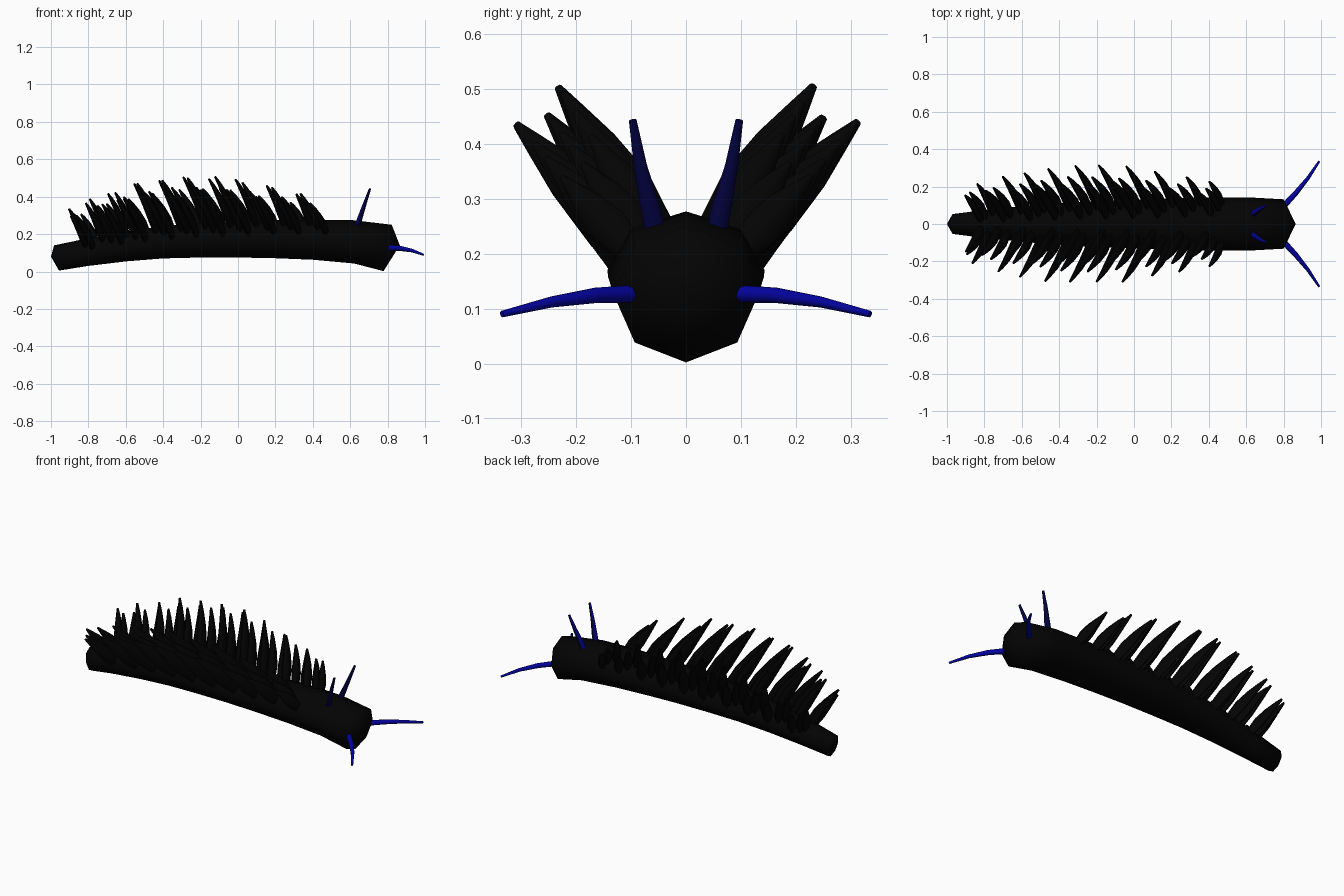
import bpy, bmesh, math, random
from mathutils import Vector

if "Cube" in bpy.data.objects:
    bpy.data.objects.remove(bpy.data.objects["Cube"])

random.seed(4)


def material(name, r, g, b):
    m = bpy.data.materials.new(name)
    m.diffuse_color = (r, g, b, 1)
    m.use_nodes = True
    m.node_tree.nodes["Principled BSDF"].inputs["Base Color"].default_value = m.diffuse_color
    return m


black = material("black", 0.001, 0.001, 0.001)
blue = material("blue", 0.001, 0.001, 0.35)
navy = material("navy", 0.001, 0.001, 0.06)


def skin(bm, rings, start=None, end=None):
    """Bridge rings of points into a tube, closing the ends at optional poles."""
    vs = [[bm.verts.new(p) for p in ring] for ring in rings]
    n = len(vs[0])
    for a, b in zip(vs, vs[1:]):
        for i in range(n):
            j = (i + 1) % n
            bm.faces.new((a[i], a[j], b[j], b[i]))
    for ring, pole in ((vs[0], start), (vs[-1], end)):
        if pole is None:
            bm.faces.new(ring)
        else:
            p = bm.verts.new(pole)
            for i in range(n):
                bm.faces.new((ring[i], ring[(i + 1) % n], p))


def finish(bm, name, mat, angle=50):
    bmesh.ops.recalc_face_normals(bm, faces=bm.faces)
    me = bpy.data.meshes.new(name)
    bm.to_mesh(me)
    bm.free()
    me.materials.append(mat)
    ob = bpy.data.objects.new(name, me)
    bpy.context.collection.objects.link(ob)
    bpy.ops.object.select_all(action='DESELECT')
    ob.select_set(True)
    bpy.context.view_layer.objects.active = ob
    bpy.ops.object.shade_smooth_by_angle(angle=math.radians(angle))
    return ob


def limb(bm, path, wide, thick, sides=8):
    """Tapering tube along a path; the wide axis lies across the x direction."""
    pts = [Vector(p) for p in path]
    rings = []
    for i, p in enumerate(pts):
        t = (pts[min(i + 1, len(pts) - 1)] - pts[max(i - 1, 0)]).normalized()
        w = t.cross(Vector((1, 0, 0))).normalized()
        h = t.cross(w)
        rings.append([p + w * wide[i] * math.cos(a) + h * thick[i] * math.sin(a)
                      for a in (2 * math.pi * k / sides for k in range(sides))])
    skin(bm, rings)


# Body: x, top z, bottom z, half width, forward lean of the top
stations = [(-0.97, 0.14, 0.005, 0.053, -0.013), (-0.80, 0.178, 0.030, 0.075, 0),
            (-0.60, 0.215, 0.054, 0.095, 0), (-0.40, 0.243, 0.070, 0.112, 0),
            (-0.20, 0.260, 0.075, 0.123, 0), (0.00, 0.270, 0.075, 0.130, 0),
            (0.20, 0.275, 0.071, 0.137, 0), (0.40, 0.277, 0.063, 0.143, 0),
            (0.62, 0.274, 0.043, 0.142, 0), (0.80, 0.250, 0.002, 0.132, 0.022)]


def body_at(x):
    for a, b in zip(stations, stations[1:]):
        if x <= b[0]:
            f = (x - a[0]) / (b[0] - a[0])
            return [p + (q - p) * f for p, q in zip(a, b)]


bm = bmesh.new()
rings = []
for x, top, bot, hw, lean in stations:
    rings.append([(x + lean * math.cos(a), hw * math.sin(a),
                   (top + bot) / 2 + (top - bot) / 2 * math.cos(a))
                  for a in (math.pi / 4 * k for k in range(8))])
skin(bm, rings, (-1.0, 0, 0.08), (0.865, 0, 0.14))
finish(bm, "body", black, 120)

# Back plumes: three staggered rows of flattened, back-swept leaves on each side
# row, angle round the body, reach out, reach up, offset along x, scale
rows = (("inner", 31, 0.182, 0.272, 0.0, 1.0),
        ("middle", 45, 0.188, 0.240, 0.045, 0.95),
        ("outer", 60, 0.226, 0.236, 0.090, 1.0))
for row, angle, out, up, shift, scale in rows:
    bm = bmesh.new()
    for s in (-1, 1):
        for k in range(10):
            x = -0.86 + shift + 0.138 * k + (0.022 if s > 0 else 0) + random.uniform(-0.01, 0.01)
            x = max(-0.82, min(x, 0.47))
            _, top, bot, hw, _ = body_at(x)
            a = math.radians(angle)
            base = Vector((x, s * hw * math.sin(a) * 0.85,
                           (top + bot) / 2 + (top - bot) / 2 * math.cos(a) * 0.85))
            fall = 0.35 if x < -0.17 else 0.48
            size = scale * (1.0 - fall * min(1, abs(x + 0.17) / 0.66) ** 1.5)
            size *= random.uniform(0.96, 1.04)
            d = Vector((-0.125, s * out, up)) * size
            side = Vector((0.010, 0, 0)) * size
            path = [base + d * f + side * 4 * f * (1 - f) for f in (0, 0.3, 0.6, 0.85, 1)]
            limb(bm, path, [w * (0.4 + 0.6 * size) for w in (0.038, 0.050, 0.038, 0.019, 0.007)],
                 (0.017, 0.020, 0.016, 0.011, 0.006), 8)
    finish(bm, row + "_back_plumes", black)

for s, label in ((-1, "near"), (1, "far")):
    # Upright horns on top of the head, dark in front and blue behind
    bm = bmesh.new()
    limb(bm, [(0.635, s * 0.055, 0.235), (0.65, s * 0.064, 0.28), (0.677, s * 0.083, 0.36),
              (0.706, s * 0.097, 0.443)], (0.019, 0.018, 0.012, 0.007), (0.015, 0.014, 0.010, 0.006))
    horn = finish(bm, label + "_horn", navy)
    horn.data.materials.append(blue)
    for f in horn.data.polygons:
        f.material_index = 1 if f.normal.x < -0.45 else 0
    # Mouth feelers sweeping outward
    bm = bmesh.new()
    limb(bm, [(0.80, s * 0.095, 0.127), (0.865, s * 0.165, 0.124), (0.93, s * 0.245, 0.112),
              (0.99, s * 0.335, 0.09)], (0.016, 0.014, 0.010, 0.006), (0.016, 0.014, 0.010, 0.006))
    finish(bm, label + "_feeler", blue)
